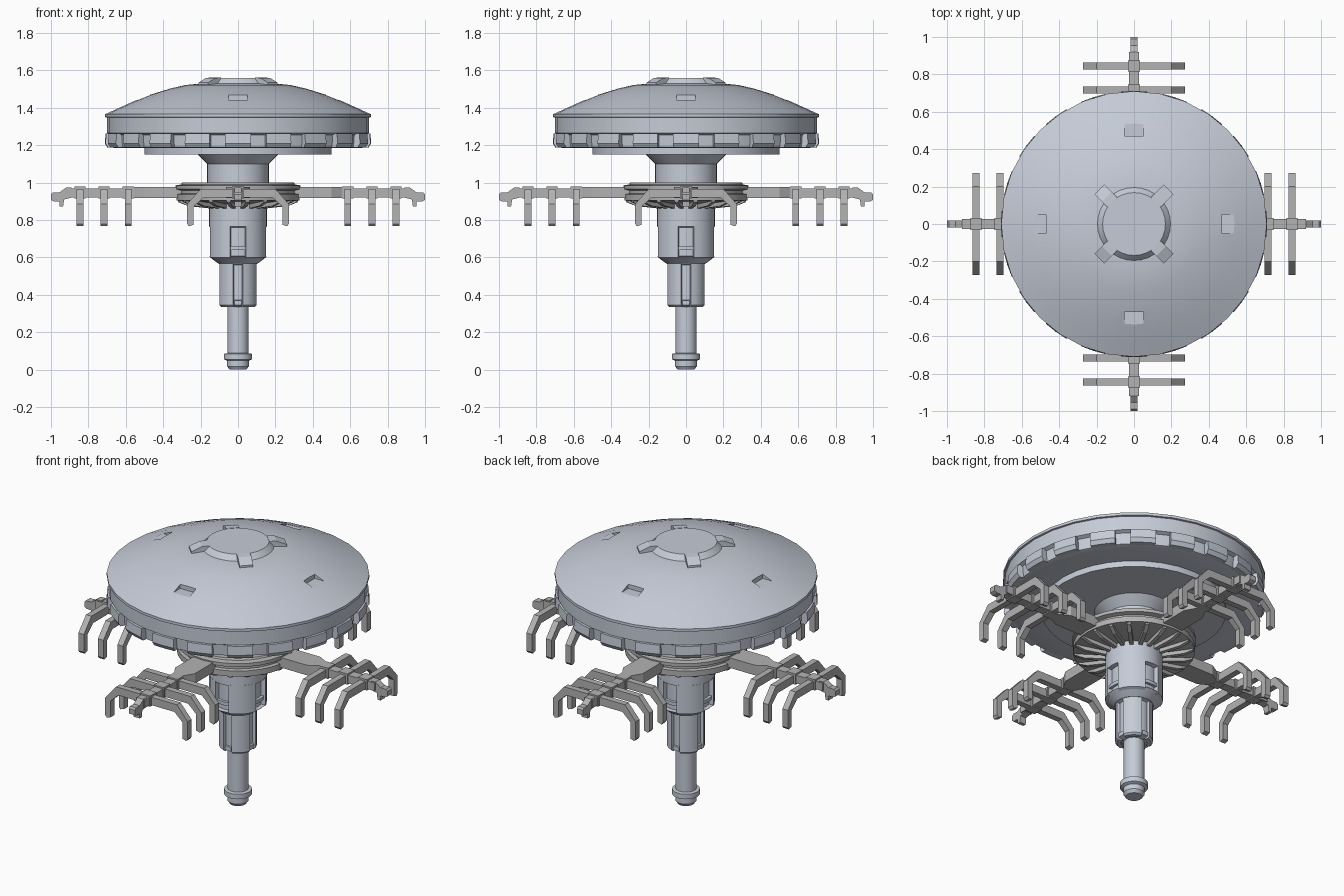
import bpy, bmesh, math
from mathutils import Matrix, Vector

if "Cube" in bpy.data.objects:
    bpy.data.objects.remove(bpy.data.objects["Cube"])


def material(name, c):
    m = bpy.data.materials.new(name)
    m.diffuse_color = (*c, 1)
    m.use_nodes = True
    m.node_tree.nodes["Principled BSDF"].inputs["Base Color"].default_value = m.diffuse_color
    return m


HULL = material("hull_blue_grey", (0.56, 0.60, 0.68))
FRAME = material("frame_grey", (0.45, 0.45, 0.45))


def finish(bm, name, mat, smooth=True):
    bmesh.ops.recalc_face_normals(bm, faces=bm.faces)
    me = bpy.data.meshes.new(name)
    bm.to_mesh(me)
    bm.free()
    ob = bpy.data.objects.new(name, me)
    bpy.context.collection.objects.link(ob)
    me.materials.append(mat)
    if smooth:
        bpy.ops.object.select_all(action='DESELECT')
        ob.select_set(True)
        bpy.context.view_layer.objects.active = ob
        bpy.ops.object.shade_smooth_by_angle(angle=math.radians(28))
    return ob


def lathe(name, prof, mat, n=32):
    """Solid of revolution; profile runs axis to axis."""
    bm = bmesh.new()
    vs = [bm.verts.new((r, 0, z)) for r, z in prof]
    es = [bm.edges.new(p) for p in zip(vs, vs[1:])]
    bmesh.ops.spin(bm, geom=vs + es, cent=(0, 0, 0), axis=(0, 0, 1),
                   angle=math.tau, steps=n, use_merge=False)
    bmesh.ops.remove_doubles(bm, verts=bm.verts, dist=1e-4)
    return finish(bm, name, mat)


def arc_block(bm, section, mid, half, n=3):
    """Closed (r, z) section swept about z, angles in degrees."""
    rings = []
    for i in range(n + 1):
        a = math.radians(mid - half + 2 * half * i / n)
        rings.append([bm.verts.new((r * math.cos(a), r * math.sin(a), z)) for r, z in section])
    m = len(section)
    for a, b in zip(rings, rings[1:]):
        for j in range(m):
            bm.faces.new((a[j], a[(j + 1) % m], b[(j + 1) % m], b[j]))
    bm.faces.new(rings[0])
    bm.faces.new(rings[-1][::-1])


def arc_ring(name, section, mids, half, mat, n=3):
    bm = bmesh.new()
    for a in mids:
        arc_block(bm, section, a, half, n)
    return finish(bm, name, mat)


def prism(bm, pts, u, v, start, depth, rot=0):
    """Polygon in the plane of axes u, v, extruded along the third axis."""
    u, v, d = Vector(u), Vector(v), Vector(depth)
    R = Matrix.Rotation(math.radians(rot), 3, 'Z')
    a = [bm.verts.new(R @ (Vector(start) + u * p + v * q)) for p, q in pts]
    b = [bm.verts.new(R @ (Vector(start) + u * p + v * q + d)) for p, q in pts]
    bm.faces.new(a)
    bm.faces.new(b[::-1])
    for i in range(len(a)):
        j = (i + 1) % len(a)
        bm.faces.new((a[i], a[j], b[j], b[i]))


X, Y, Z = (1, 0, 0), (0, 1, 0), (0, 0, 1)


def box(bm, x, y, z, rot=0):
    prism(bm, [(x[0], y[0]), (x[1], y[0]), (x[1], y[1]), (x[0], y[1])], X, Y,
          (0, 0, z[0]), (0, 0, z[1] - z[0]), rot)


QUARTERS = (0, 90, 180, 270)
DIAGONALS = (45, 135, 225, 315)

# Saucer with dome, lip, recessed rim and stepped underside
saucer = lathe("saucer", [
    (0, 1.538), (0.2, 1.53), (0.28, 1.522), (0.36, 1.504), (0.47, 1.470), (0.56, 1.434), (0.64, 1.398),
    (0.71, 1.366), (0.71, 1.35), (0.70, 1.348), (0.70, 1.265), (0.68, 1.255), (0.675, 1.19),
    (0.66, 1.185), (0.50, 1.185), (0.50, 1.15), (0.215, 1.15), (0.165, 1.10), (0.165, 0.98), (0, 0.98)], HULL)

# Four docking notches cut in the dome
bm = bmesh.new()
for a in QUARTERS:
    box(bm, (0.47, 0.62), (-0.052, 0.052), (1.443, 1.52), a)
cutter = finish(bm, "notch_cutter", HULL, False)
cutter.hide_render = True
cutter.hide_viewport = True
cut = saucer.modifiers.new("notches", 'BOOLEAN')
cut.operation = 'DIFFERENCE'
cut.object = cutter
cut.solver = 'EXACT'

# Rim blocks
arc_ring("rim_blocks", [(0.66, 1.262), (0.708, 1.262), (0.712, 1.21), (0.698, 1.187), (0.66, 1.187)],
         range(0, 360, 18), 5.6, HULL, 2)

# Top cap and its four clamps
lathe("top_cap", [(0, 1.56), (0.168, 1.56), (0.2, 1.525), (0, 1.50)], HULL)
bm = bmesh.new()
for a in DIAGONALS:
    prism(bm, [(0.165, 1.5), (0.165, 1.562), (0.205, 1.56), (0.262, 1.535), (0.262, 1.5)], X, Z,
          (0, -0.037, 0), (0, 0.074, 0), a)
finish(bm, "cap_clamps", HULL, False)

# Hub carrying the arms, with radial fins below
lathe("hub", [(0, 1.0), (0.30, 1.0), (0.305, 0.99), (0.335, 0.985), (0.335, 0.965), (0.31, 0.958),
              (0.31, 0.942), (0.33, 0.938), (0.33, 0.905), (0.30, 0.90), (0.16, 0.885), (0, 0.885)], FRAME)
bm = bmesh.new()
for i in range(20):
    prism(bm, [(0.13, 0.90), (0.325, 0.91), (0.32, 0.895), (0.27, 0.875), (0.13, 0.86)], X, Z,
          (0, -0.011, 0), (0, 0.022, 0), i * 18 + 9)
finish(bm, "hub_fins", FRAME, False)

# Stem: stepped column down to the foot
lathe("stem", [(0, 0.90), (0.155, 0.90), (0.155, 0.765), (0.132, 0.76), (0.132, 0.60), (0.10, 0.565),
               (0.085, 0.56), (0.085, 0.35), (0.056, 0.34), (0.056, 0.088), (0.075, 0.085),
               (0.075, 0.055), (0.058, 0.048), (0.058, 0.018), (0.045, 0), (0, 0)], HULL)
arc_ring("upper_stem_panels", [(0.12, 0.77), (0.156, 0.77), (0.156, 0.60), (0.12, 0.585)],
         DIAGONALS, 29, HULL, 5)
arc_ring("stem_panel_straps", [(0.12, 0.66), (0.148, 0.66), (0.148, 0.64), (0.12, 0.64)],
         QUARTERS, 20, HULL, 3)
arc_ring("upper_stem_skirt", [(0.12, 0.61), (0.155, 0.605), (0.105, 0.567), (0.08, 0.567)],
         QUARTERS, 45, HULL, 8)
arc_ring("lower_stem_panels", [(0.07, 0.575), (0.102, 0.575), (0.102, 0.345), (0.092, 0.335), (0.07, 0.335)],
         DIAGONALS, 30, HULL, 5)
arc_ring("lower_stem_tabs", [(0.06, 0.375), (0.095, 0.37), (0.095, 0.345), (0.06, 0.335)],
         QUARTERS, 12, HULL, 2)

# Rib outline: crossbar bending down into two claws
half = [(0.20, 0.967), (0.272, 0.885), (0.272, 0.78), (0.262, 0.767), (0.237, 0.775), (0.237, 0.872), (0.185, 0.92)]
rib = half + [(-y, z) for y, z in reversed(half)]

for label, a in zip(("right", "back", "left", "front"), QUARTERS):
    # Arm: broad root, narrow beam, hooked tip
    bm = bmesh.new()
    root = [(0.20, 0.065), (0.50, 0.065), (0.56, 0.03)]
    prism(bm, root + [(x, -y) for x, y in reversed(root)], X, Y, (0, 0, 0.918), (0, 0, 0.06), a)
    box(bm, (0.54, 0.92), (-0.028, 0.028), (0.922, 0.970), a)
    prism(bm, [(0.89, 0.973), (0.92, 0.973), (0.955, 0.948), (0.99, 0.948), (1.0, 0.938), (1.0, 0.908),
               (0.985, 0.90), (0.955, 0.90), (0.955, 0.872), (0.935, 0.872), (0.93, 0.91), (0.89, 0.92)],
          X, Z, (0, -0.02, 0), (0, 0.04, 0), a)
    # Collars where the ribs cross the beam
    for x in (0.587, 0.716, 0.845):
        box(bm, (x - 0.03, x + 0.03), (-0.033, 0.033), (0.915, 0.979), a)
    finish(bm, label + "_arm", FRAME, False)
    # Clawed ribs
    bm = bmesh.new()
    for x in (0.587, 0.716, 0.845):
        prism(bm, rib, Y, Z, (x - 0.018, 0, 0), (0.036, 0, 0), a)
    finish(bm, label + "_ribs", FRAME, False)
